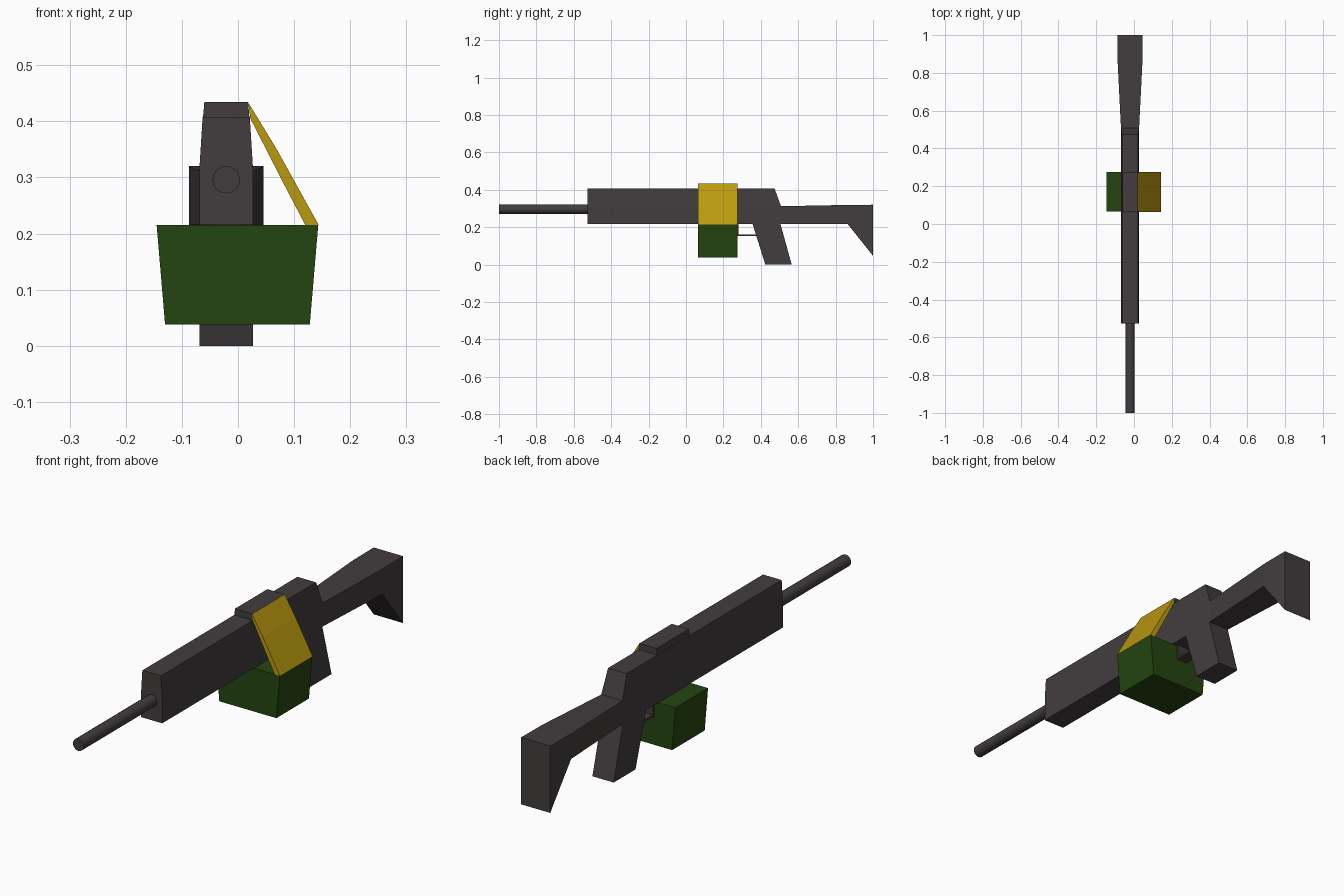
import bpy, bmesh, math

if "Cube" in bpy.data.objects:
    bpy.data.objects.remove(bpy.data.objects["Cube"])

CX = -0.021  # gun centre line


def material(name, rgb):
    m = bpy.data.materials.new(name)
    m.diffuse_color = (*rgb, 1)
    m.use_nodes = True
    m.node_tree.nodes["Principled BSDF"].inputs["Base Color"].default_value = m.diffuse_color
    return m


GUNMETAL = material("dark_gunmetal", (0.055, 0.046, 0.048))
GREEN = material("ammo_green", (0.018, 0.060, 0.005))
YELLOW = material("brass_yellow", (0.50, 0.32, 0.005))


def finish(bm, name, mat):
    bmesh.ops.recalc_face_normals(bm, faces=bm.faces)
    me = bpy.data.meshes.new(name)
    bm.to_mesh(me)
    bm.free()
    ob = bpy.data.objects.new(name, me)
    bpy.context.collection.objects.link(ob)
    me.materials.append(mat)
    return ob


def side_part(name, profile, half_width, mat=GUNMETAL, cuts=()):
    """Extrude a (y, z) profile across x; half_width(y, z) sets its thickness."""
    bm = bmesh.new()
    f = bm.faces.new([bm.verts.new((-1, y, z)) for y, z in profile])
    r = bmesh.ops.extrude_face_region(bm, geom=[f])
    for v in r["geom"]:
        if isinstance(v, bmesh.types.BMVert):
            v.co.x = 1
    for co, no in cuts:
        bmesh.ops.bisect_plane(bm, geom=bm.verts[:] + bm.edges[:] + bm.faces[:],
                               dist=1e-5, plane_co=co, plane_no=no)
    for v in bm.verts:
        v.co.x = CX + v.co.x * half_width(v.co.y, v.co.z)
    return finish(bm, name, mat)


def front_part(name, profile, y0, y1, mat):
    """Extrude an (x, z) profile from y0 to y1."""
    bm = bmesh.new()
    f = bm.faces.new([bm.verts.new((x, y0, z)) for x, z in profile])
    r = bmesh.ops.extrude_face_region(bm, geom=[f])
    for v in r["geom"]:
        if isinstance(v, bmesh.types.BMVert):
            v.co.y = y1
    return finish(bm, name, mat)


# receiver and stock: top narrows above z 0.32, stock flares to the rear
def body_width(y, z):
    if y > 0.51:
        return 0.047 + 0.019 * min((y - 0.51) / 0.355, 1)
    return 0.048 - 0.006 * max(0, (z - 0.312) / 0.096)


side_part("receiver_and_stock",
          [(-0.527, 0.216), (0.865, 0.216), (1.0, 0.047), (1.0, 0.32), (0.865, 0.319),
           (0.508, 0.312), (0.473, 0.408), (-0.527, 0.408)],
          body_width,
          cuts=[((0, 0, 0.312), (0, 0, 1)), ((0, 0.508, 0), (0, 1, 0)),
                ((0, 0.865, 0), (0, 1, 0))])

# pistol grip
side_part("grip", [(0.355, 0.22), (0.424, 0.0), (0.565, 0.0), (0.503, 0.225)],
          lambda y, z: 0.048)

# trigger guard: thin L strip
side_part("trigger_guard",
          [(0.272, 0.218), (0.272, 0.154), (0.385, 0.154), (0.385, 0.162),
           (0.281, 0.162), (0.281, 0.218)], lambda y, z: 0.026)

# feed cover on top
side_part("feed_cover", [(0.066, 0.40), (0.275, 0.40), (0.275, 0.434), (0.066, 0.434)],
          lambda y, z: 0.042 if z < 0.41 else 0.039)

# barrel
bpy.ops.mesh.primitive_cylinder_add(vertices=16, radius=0.0245, depth=0.48,
                                    location=(CX, -0.76, 0.296),
                                    rotation=(math.pi / 2, 0, 0))
barrel = bpy.context.object
barrel.name = "barrel"
barrel.data.materials.append(GUNMETAL)
bpy.ops.object.shade_smooth_by_angle()

# ammunition box
front_part("ammo_box", [(-0.13, 0.038), (0.128, 0.038), (0.143, 0.215), (-0.145, 0.215)],
           0.065, 0.275, GREEN)

# ammunition belt from the box up to the feed cover
front_part("ammo_belt", [(0.120, 0.215), (0.144, 0.215), (0.068, 0.352), (0.018, 0.434),
                         (0.022, 0.405), (0.088, 0.276)], 0.0645, 0.2755, YELLOW)
